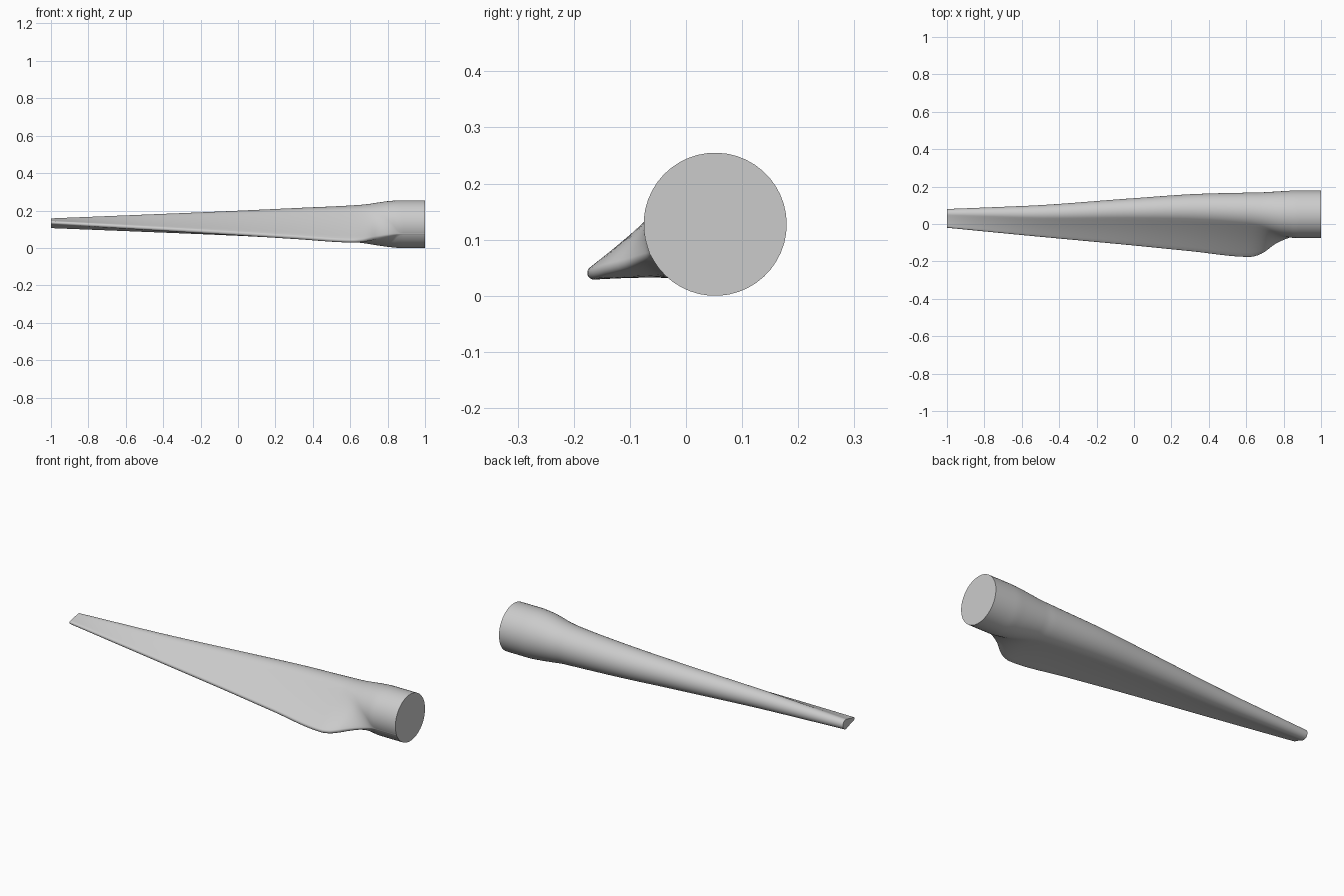
import bpy, bmesh
from math import cos, sin, pi, atan2, acos, radians
from mathutils import Vector

cube = bpy.data.objects.get("Cube")
if cube:
    bpy.data.objects.remove(cube)

# Stations along the span: x, then nose circle (y, z, radius)
# and trailing edge circle (y, z, radius)
STATIONS = [
    (-1.00, .054, .132, .026, -.011, .136, .009),
    (-0.60, .054, .132, .042, -.048, .114, .011),
    (0.00, .071, .132, .067, -.103, .079, .012),
    (0.30, .077, .131, .082, -.133, .060, .012),
    (0.62, .069, .129, .099, -.164, .041, .012),
    (0.66, .066, .129, .102, -.156, .043, .012),
    (0.70, .063, .128, .107, -.136, .050, .012),
    (0.75, .058, .128, .115, -.098, .060, .012),
    (0.80, .054, .128, .122, -.073, .070, .012),
    (0.87, .052, .1275, .1275, -.052, .080, .012),
    (1.00, .052, .1275, .1275, -.052, .080, .012),
]


def slope(i, k):
    """Limited slope of column k at station i, to avoid overshoot."""
    def step(j):
        a, b = STATIONS[j], STATIONS[j + 1]
        return (b[k] - a[k]) / (b[0] - a[0])
    if i == 0:
        return step(0)
    if i == len(STATIONS) - 1:
        return step(i - 1)
    a, b = step(i - 1), step(i)
    return 2 * a * b / (a + b) if a * b > 0 else 0


def section_values(x):
    i = max(j for j in range(len(STATIONS) - 1) if STATIONS[j][0] <= x)
    a, b = STATIONS[i], STATIONS[i + 1]
    h = b[0] - a[0]
    t = (x - a[0]) / h
    s = t * t * (3 - 2 * t)
    return [a[k] * (1 - s) + b[k] * s
            + h * t * (1 - t) * ((1 - t) * slope(i, k) - t * slope(i + 1, k))
            for k in range(1, 7)]


def section(x):
    """Teardrop outline wrapped around the two circles."""
    cy, cz, big, ty, tz, small = section_values(x)
    nose, tail = Vector((cy, cz)), Vector((ty, tz))
    axis = tail - nose
    dist = max(axis.length, 1.004 * (big - small))
    tail = nose + axis.normalized() * dist
    phi = atan2(axis.y, axis.x) % (2 * pi)
    beta = acos((big - small) / dist)

    def arc(centre, radius, start, end, n):
        angles = [start + (end - start) * i / n for i in range(n + 1)]
        return [centre + radius * Vector((cos(a), sin(a))) for a in angles]

    def side(p, q, n=10):
        along = q - p
        inward = Vector((-along.y, along.x))
        return [p + along * i / n + inward * .015 * sin(pi * i / n)
                for i in range(1, n)]

    front = arc(nose, big, phi + beta, phi + 2 * pi - beta, 44)
    back = arc(tail, small, phi - beta, phi + beta, 10)
    loop = front + side(front[-1], back[0]) + back + side(back[-1], front[0])
    return [(x, p.x, p.y) for p in loop]


# Loft the blade skin and close both ends
bm = bmesh.new()
COUNT = 120
rings = [[bm.verts.new(p) for p in section(-1 + 2 * i / COUNT)]
         for i in range(COUNT + 1)]
for a, b in zip(rings, rings[1:]):
    for j in range(len(a)):
        k = (j + 1) % len(a)
        bm.faces.new((a[j], a[k], b[k], b[j]))
bm.faces.new(rings[0])
bm.faces.new(rings[-1])
bmesh.ops.recalc_face_normals(bm, faces=bm.faces)
mesh = bpy.data.meshes.new("blade")
bm.to_mesh(mesh)
bm.free()

blade = bpy.data.objects.new("blade", mesh)
bpy.context.collection.objects.link(blade)

# Plain grey finish
grey = bpy.data.materials.new("light_grey")
grey.use_nodes = True
colour = (.6, .6, .6, 1)
grey.diffuse_color = colour
grey.node_tree.nodes["Principled BSDF"].inputs["Base Color"].default_value = colour
mesh.materials.append(grey)

bpy.ops.object.select_all(action="DESELECT")
blade.select_set(True)
bpy.context.view_layer.objects.active = blade
bpy.ops.object.shade_smooth_by_angle(angle=radians(35))
